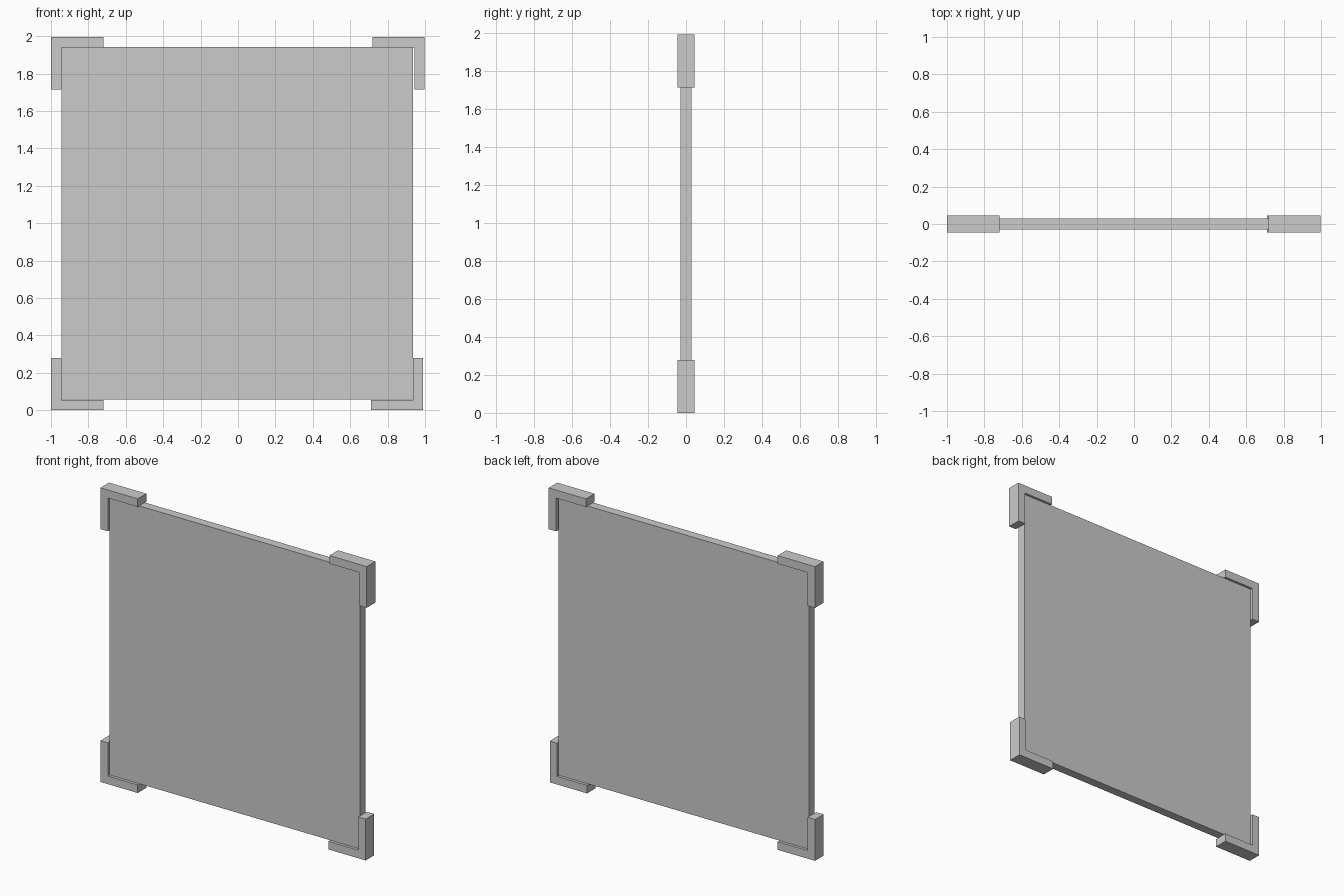
import bpy, bmesh

if "Cube" in bpy.data.objects:
    bpy.data.objects.remove(bpy.data.objects["Cube"])

ARM, THICK = 0.28, 0.055      # bracket arm length and thickness
PANEL_Y, BRACKET_Y = 0.03, 0.046


def extruded(name, profile, half_depth):
    """Closed x-z profile extruded symmetrically along y."""
    bm = bmesh.new()
    face = bm.faces.new([bm.verts.new((x, -half_depth, z)) for x, z in profile])
    out = bmesh.ops.extrude_face_region(bm, geom=[face])["geom"]
    verts = [v for v in out if isinstance(v, bmesh.types.BMVert)]
    bmesh.ops.translate(bm, verts=verts, vec=(0, 2 * half_depth, 0))
    bmesh.ops.recalc_face_normals(bm, faces=bm.faces)
    mesh = bpy.data.meshes.new(name)
    bm.to_mesh(mesh)
    bm.free()
    obj = bpy.data.objects.new(name, mesh)
    bpy.context.collection.objects.link(obj)
    return obj


# Flat square panel
extruded("panel", [(-0.944, 0.057), (0.935, 0.057), (0.935, 1.941), (-0.944, 1.941)], PANEL_Y)

# L-shaped corner brackets: outer corner and inward directions
corners = {
    "bracket_bottom_left": (-1.0, 0.0, 1, 1),
    "bracket_bottom_right": (0.99, 0.0, -1, 1),
    "bracket_top_left": (-1.0, 1.995, 1, -1),
    "bracket_top_right": (0.998, 1.995, -1, -1),
}
ell = [(0, 0), (ARM, 0), (ARM, THICK), (THICK, THICK), (THICK, ARM), (0, ARM)]
for name, (cx, cz, sx, sz) in corners.items():
    extruded(name, [(cx + sx * u, cz + sz * w) for u, w in ell], BRACKET_Y)
